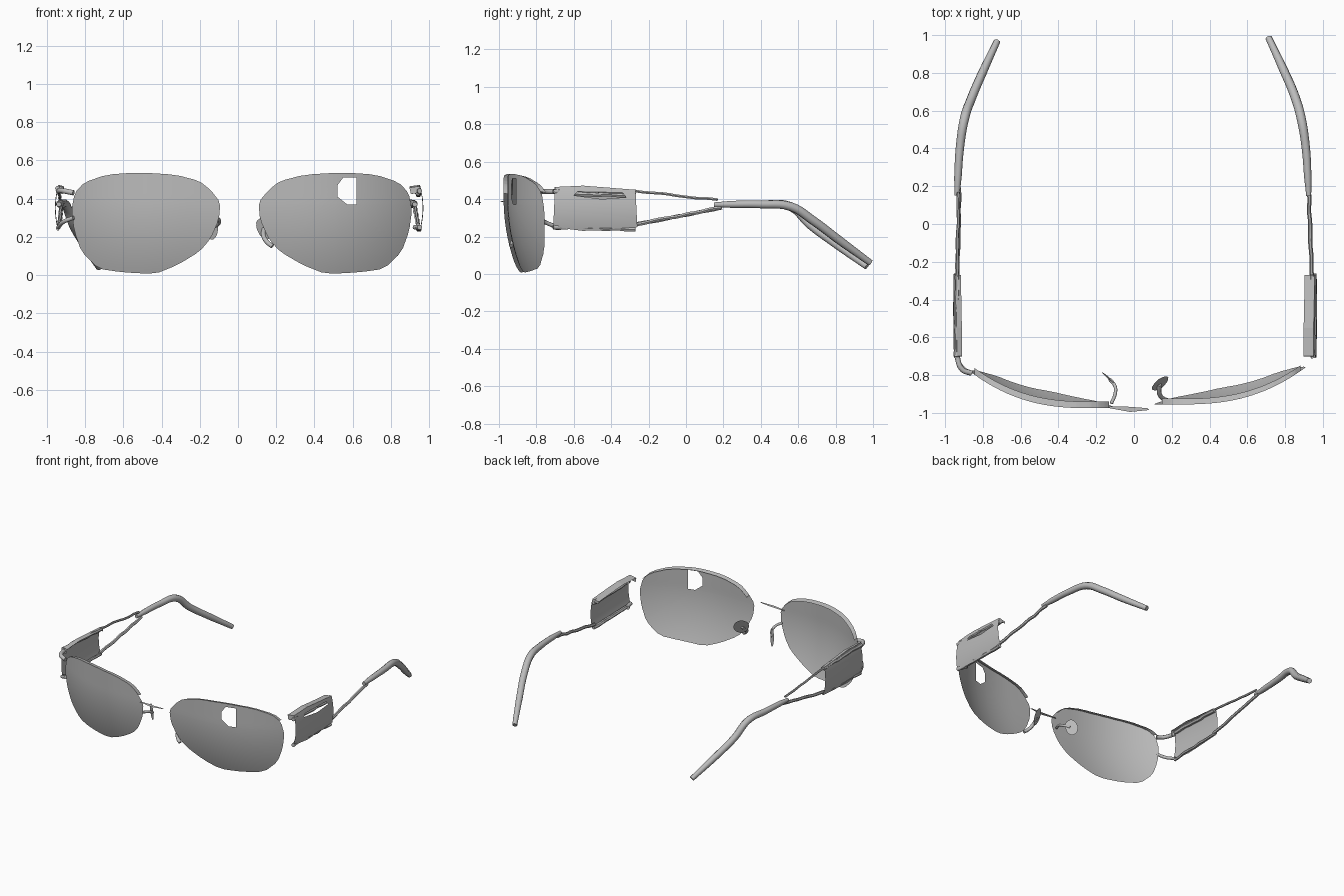
import bpy, bmesh, random
from mathutils import Vector

random.seed(4)
cube = bpy.data.objects.get("Cube")
if cube:
    bpy.data.objects.remove(cube)

grey = bpy.data.materials.new("plain grey")
grey.use_nodes = True
tone = (0.5, 0.5, 0.5, 1)
grey.diffuse_color = tone
grey.node_tree.nodes["Principled BSDF"].inputs["Base Color"].default_value = tone


def finish(obj, angle=0.8):
    bpy.ops.object.select_all(action="DESELECT")
    obj.select_set(True)
    bpy.context.view_layer.objects.active = obj
    if obj.type == "CURVE":
        bpy.ops.object.convert(target="MESH")
    bpy.ops.object.shade_smooth_by_angle(angle=angle)


def rounded(outline):
    """Cut every corner of an outline once."""
    result = []
    for a, b in zip(outline, outline[1:] + outline[:1]):
        a, b = Vector(a), Vector(b)
        result += [a.lerp(b, 0.2), a.lerp(b, 0.8)]
    return result


def cut(bm, outline, clear):
    """Slice a flat sheet along the sides of a clockwise convex outline."""
    for a, b in zip(outline, outline[1:] + outline[:1]):
        bmesh.ops.bisect_plane(
            bm, geom=bm.verts[:] + bm.edges[:] + bm.faces[:], dist=1e-5,
            plane_co=(a[0], a[1], 0), plane_no=(a[1] - b[1], b[0] - a[0], 0),
            clear_outer=clear)


def inside(p, outline):
    return all((p.x - a[0]) * (a[1] - b[1]) + (p.y - a[1]) * (b[0] - a[0]) < 0
               for a, b in zip(outline, outline[1:] + outline[:1]))


def sheet(name, outline, place, hole=None, lip=None):
    """Curved sheet: trimmed flat grid, optional hole and upper lip, then bent."""
    bm = bmesh.new()
    bmesh.ops.create_grid(bm, x_segments=28, y_segments=28, size=1)
    us, vs = [p[0] for p in outline], [p[1] for p in outline]
    mid = Vector(((min(us) + max(us)) / 2, (min(vs) + max(vs)) / 2, 0))
    for v in bm.verts:
        v.co = mid + Vector((v.co.x * (max(us) - min(us)) * 0.52,
                             v.co.y * (max(vs) - min(vs)) * 0.52, 0))
    cut(bm, outline, True)
    if hole:
        cut(bm, hole, False)
    rim = [e for e in bm.edges if e.is_boundary
           and min(v.co.y for v in e.verts) > 0.43]
    if hole:
        gone = [f for f in bm.faces if inside(f.calc_center_median(), hole)]
        bmesh.ops.delete(bm, geom=gone, context="FACES")
        rim = [e for e in rim if e.is_valid]
    if lip:
        for v in bmesh.ops.extrude_edge_only(bm, edges=rim)["geom"]:
            if isinstance(v, bmesh.types.BMVert):
                v.co += Vector((0, -0.008, lip))
    for v in bm.verts:
        v.co = place(*v.co)
    bmesh.ops.recalc_face_normals(bm, faces=bm.faces[:])
    mesh = bpy.data.meshes.new(name)
    bm.to_mesh(mesh)
    bm.free()
    mesh.materials.append(grey)
    obj = bpy.data.objects.new(name, mesh)
    bpy.context.collection.objects.link(obj)
    finish(obj)


def rod(name, points, radius, taper=None, rough=0.0, sides=3):
    """Round rod through points, with optional radius factors and roughness."""
    data = bpy.data.curves.new(name, "CURVE")
    data.dimensions = "3D"
    data.bevel_depth = radius
    data.bevel_resolution = sides
    data.use_fill_caps = True
    data.resolution_u = 5
    spline = data.splines.new("BEZIER")
    spline.bezier_points.add(len(points) - 1)
    for i, (bp, p) in enumerate(zip(spline.bezier_points, points)):
        bp.co = Vector(p) + Vector(random.uniform(-rough, rough) for _ in range(3))
        bp.handle_left_type = bp.handle_right_type = "AUTO"
        bp.radius = taper[i] if taper else 1
    data.materials.append(grey)
    obj = bpy.data.objects.new(name, data)
    bpy.context.collection.objects.link(obj)
    finish(obj)


def strut(name, a, b, radius):
    a, b = Vector(a), Vector(b)
    rod(name, [a.lerp(b, i / 8) for i in range(9)], radius, rough=0.003, sides=1)


# Lenses: wide rounded outline, wrapped backwards at the outer and lower edges
lens = rounded([(.107, .38), (.16, .445), (.22, .492), (.35, .525), (.55, .537),
                (.72, .525), (.84, .485), (.892, .43), (.91, .34), (.895, .23),
                (.855, .12), (.765, .033), (.64, .015), (.46, .005), (.34, .052),
                (.22, .122), (.16, .19), (.115, .29)])
lens_hole = [(.52, .41), (.52, .47), (.55, .51), (.62, .51), (.62, .37), (.57, .37)]


def wrap(x, z):
    return (-0.975 + 0.19 * max(0, (x - .25) / .65) ** 2.5
            + 0.5 * max(0, .4 - z) ** 2)


sheet("left_lens", lens, lambda x, z, d: (x, wrap(x, z) + d + .02, z),
      lens_hole, lip=0.03)
sheet("right_lens", lens,
      lambda x, z, d: (-.095 - (x - .11) * .97, wrap(x, z) + d, z), lip=0.035)

# Bridge: thin flat strip reaching from the right lens
bridge = [(-.13, -.965), (-.06, -.965), (.07, -.975), (.08, -.985),
          (-.02, -.995), (-.13, -.975)]
sheet("bridge", bridge, lambda x, y, d: (x, y, .385 + .05 * max(0, x) + d))

# Nose pads: small oval blades on bent wires
pad = rounded([(-.07, 0), (-.045, .045), (0, .06), (.045, .04), (.065, 0),
               (.04, -.045), (0, -.055), (-.045, -.04)])
sheet("right_nose_pad", pad,
      lambda u, v, d: (-.135 - v * .6, -.815 + v * .5 - u * .1, .25 + u))
sheet("left_nose_pad", pad,
      lambda u, v, d: (.137 + v * .75 - u * .2, -.845 + v * .6 + u * .3, .245 + u * .9))
rod("right_pad_wire", [(-.12, -.95, .3), (-.1, -.9, .29), (-.1, -.86, .27),
                       (-.13, -.82, .25)], .009)
rod("left_pad_wire", [(.18, -.935, .15), (.155, -.925, .17), (.135, -.9, .2),
                      (.135, -.85, .24)], .012)

# Temple plates: broad panels with a turned-in upper edge
plate = [(-.71, .25), (-.7, .465), (-.55, .472), (-.27, .45), (-.26, .25), (-.55, .23)]
plate_hole = [(-.6, .42), (-.58, .44), (-.34, .435), (-.32, .41), (-.45, .4)]


def bow(y, z):
    return .957 - 1.2 * (z - .35) ** 2 - .06 * (y + .45) ** 2


sheet("right_temple_plate", plate,
      lambda y, z, d: (-bow(y, z) + d, y, z), lip=0.03)
sheet("left_temple_plate", plate,
      lambda y, z, d: (bow(y, z) - d + .012, y, z), plate_hole, lip=0.055)
for z in (.45, .43, .25):
    strut("left_plate_rib", (.94, -.68, z), (.945, -.27, z - .01), .013)
strut("right_plate_upper_rib", (-.94, -.7, .455), (-.935, -.27, .44), .014)
strut("right_plate_lower_rib", (-.94, -.7, .245), (-.935, -.27, .255), .01)

# Hinges: prongs between the lenses and the plates
rod("right_upper_hinge", [(-.86, -.79, .43), (-.91, -.77, .44), (-.94, -.69, .44)], .014)
rod("right_lower_hinge", [(-.86, -.79, .3), (-.91, -.76, .28), (-.94, -.69, .25)], .011)
for z in (.44, .25):
    rod("left_hinge_prong", [(.925, -.64, z), (.94, -.67, z), (.95, -.71, z)], .013)

# Temple arms: struts converge into a rod that bends down behind the ear
strut("right_upper_strut", (-.935, -.28, .445), (-.93, .17, .395), .008)
strut("right_lower_strut", (-.935, -.28, .262), (-.925, .19, .355), .011)
strut("left_lower_strut", (.94, -.28, .262), (.925, .19, .355), .011)
arm = [(.925, .15, .37), (.92, .25, .372), (.91, .4, .372), (.885, .56, .36),
       (.85, .68, .285), (.79, .82, .18), (.713, .985, .06)]
widths = [.6, .9, 1, 1.1, 1.1, 1.05, .8]
rod("left_arm", arm, .022, widths)
rod("right_arm", [(-x - .012, y - .018 * (y > .6), z - .02 * (y > .6))
                  for x, y, z in arm], .022, widths)
